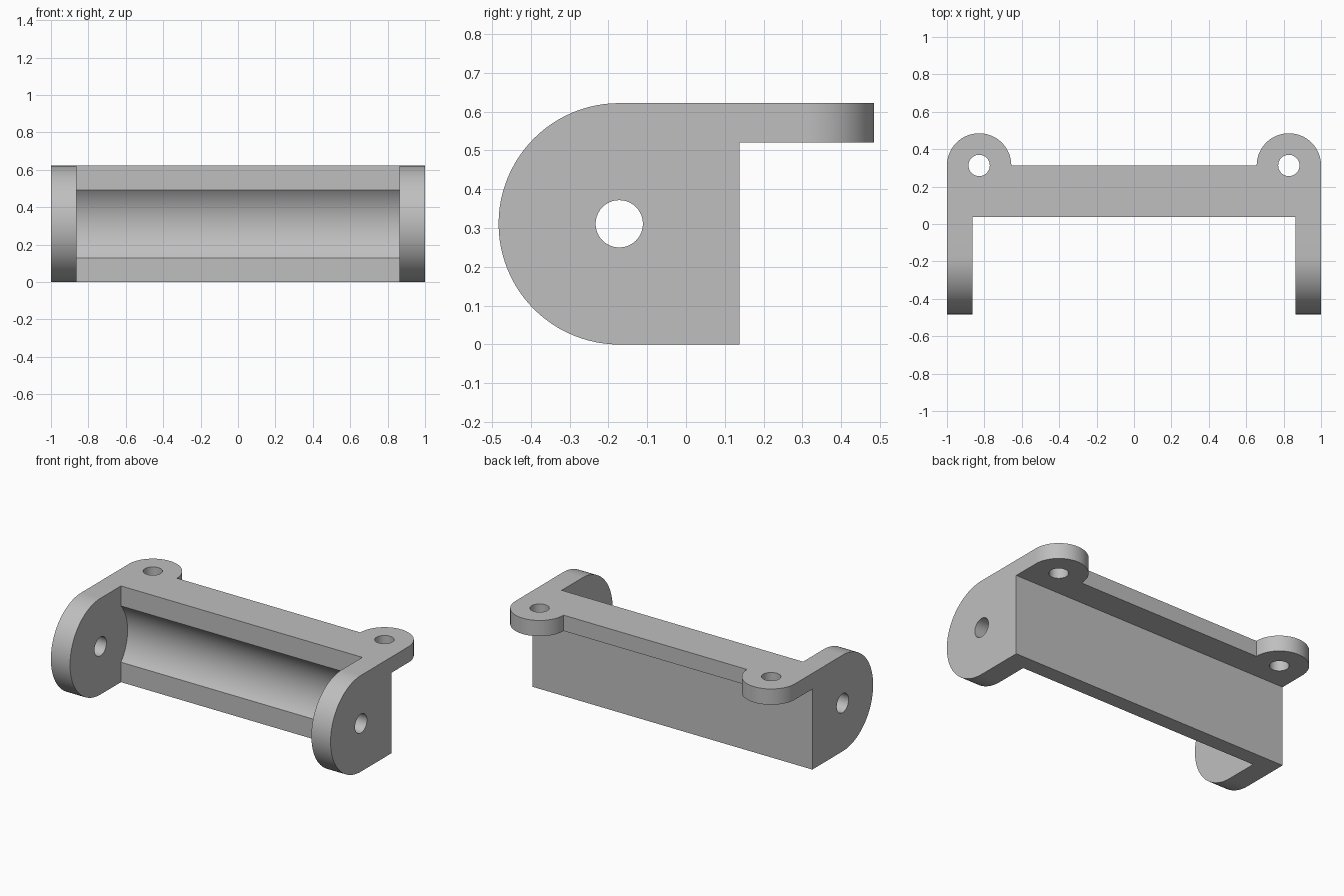
import bpy
import bmesh
from math import pi, sin, cos, sqrt, asin
from mathutils import Vector

if "Cube" in bpy.data.objects:
    bpy.data.objects.remove(bpy.data.objects["Cube"])

HEIGHT = 0.622
AXIS_Y, AXIS_Z = -0.172, HEIGHT / 2      # pivot axis of the end plates
FRONT, BACK, RIM = 0.037, 0.138, 0.313   # wall front, wall back, flange edge
FLANGE_Z = 0.52
PLATE_X = 0.863
EAR_X, EAR_R = 0.828, 0.172

grey = bpy.data.materials.new("grey")
grey.use_nodes = True
grey.diffuse_color = (0.52, 0.52, 0.52, 1)
grey.node_tree.nodes["Principled BSDF"].inputs["Base Color"].default_value = grey.diffuse_color


def arc(cx, cy, r, start, end, steps):
    angles = [start + (end - start) * i / steps for i in range(steps + 1)]
    return [(cx + r * cos(a), cy + r * sin(a)) for a in angles]


def prism(name, outline, axis, low, high):
    """Extrude an outline along x (outline in y, z) or z (outline in x, y)."""
    bm = bmesh.new()
    place = (lambda u, v: (low, u, v)) if axis == "x" else (lambda u, v: (u, v, low))
    face = bm.faces.new([bm.verts.new(place(u, v)) for u, v in outline])
    step = Vector((high - low, 0, 0)) if axis == "x" else Vector((0, 0, high - low))
    grown = bmesh.ops.extrude_face_region(bm, geom=[face], use_keep_orig=True)
    verts = [g for g in grown["geom"] if isinstance(g, bmesh.types.BMVert)]
    bmesh.ops.translate(bm, verts=verts, vec=step)
    bmesh.ops.recalc_face_normals(bm, faces=bm.faces)
    mesh = bpy.data.meshes.new(name)
    bm.to_mesh(mesh)
    bm.free()
    obj = bpy.data.objects.new(name, mesh)
    bpy.context.collection.objects.link(obj)
    mesh.materials.append(grey)
    return obj


def combine(base, other, operation):
    mod = base.modifiers.new(other.name, "BOOLEAN")
    mod.operation = operation
    mod.solver = "EXACT"
    mod.object = other
    bpy.context.view_layer.objects.active = base
    bpy.ops.object.modifier_apply(modifier=mod.name)
    bpy.data.objects.remove(other)


# Back wall with top flange and a concave trough along its front
half = 0.182
radius = sqrt((FRONT - AXIS_Y) ** 2 + half ** 2)
spread = asin(half / radius)
trough = arc(AXIS_Y, AXIS_Z, radius, -spread, spread, 24)
wall = [(FRONT, 0)] + trough + [(FRONT, HEIGHT), (RIM, HEIGHT), (RIM, FLANGE_Z),
                                (BACK, FLANGE_Z), (BACK, 0)]
bracket = prism("bracket", wall, "x", -1, 1)

# Rounded end plates and screw ears on both sides
plate = arc(AXIS_Y, AXIS_Z, AXIS_Z, pi / 2, 3 * pi / 2, 48) + [(BACK, 0), (BACK, HEIGHT)]
for side in (-1, 1):
    low, high = sorted((side * PLATE_X, side))
    combine(bracket, prism("end_plate", plate, "x", low, high), "UNION")
    x = side * EAR_X
    ear = arc(x, RIM, EAR_R, 0, pi, 48) + [(x - EAR_R, 0.2), (x + EAR_R, 0.2)]
    combine(bracket, prism("screw_ear", ear, "z", FLANGE_Z, HEIGHT), "UNION")

# Pivot holes and screw holes
for side in (-1, 1):
    low, high = sorted((side * 0.8, side * 1.1))
    pivot = arc(AXIS_Y, AXIS_Z, 0.061, 0, 2 * pi, 40)[:-1]
    combine(bracket, prism("pivot_hole", pivot, "x", low, high), "DIFFERENCE")
    screw = arc(side * EAR_X, RIM, 0.057, 0, 2 * pi, 40)[:-1]
    combine(bracket, prism("screw_hole", screw, "z", 0.45, 0.7), "DIFFERENCE")

# Smooth curved faces, crisp edges
bpy.ops.object.select_all(action="DESELECT")
bracket.select_set(True)
bpy.context.view_layer.objects.active = bracket
bpy.ops.object.shade_smooth_by_angle(angle=pi / 6)
